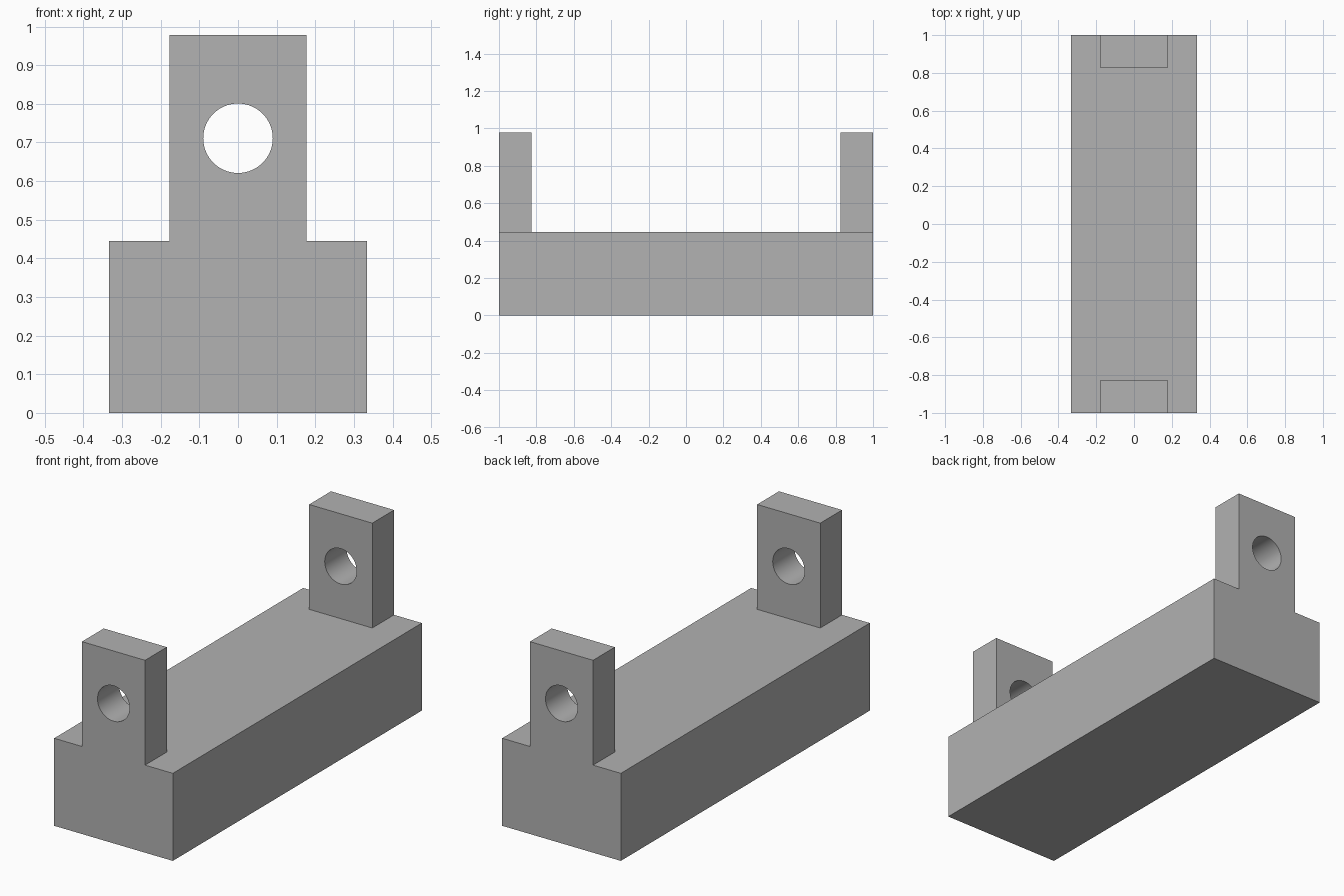
import bpy
import math

if "Cube" in bpy.data.objects:
    bpy.data.objects.remove(bpy.data.objects["Cube"], do_unlink=True)

WIDTH, LENGTH, BASE_TOP = 0.667, 2.0, 0.445
LUG_WIDTH, LUG_DEPTH, LUG_TOP = 0.355, 0.175, 0.978
HOLE_RADIUS, HOLE_Z = 0.09, 0.711

grey = bpy.data.materials.new("plain grey")
grey.use_nodes = True
colour = (0.445, 0.445, 0.445, 1)
grey.diffuse_color = colour
grey.node_tree.nodes["Principled BSDF"].inputs["Base Color"].default_value = colour


def box(name, width, depth, bottom, top, y=0):
    bpy.ops.mesh.primitive_cube_add(size=1, location=(0, y, (bottom + top) / 2))
    ob = bpy.context.object
    ob.name = name
    ob.scale = (width, depth, top - bottom)
    bpy.ops.object.transform_apply(location=True, rotation=False, scale=True)
    ob.data.materials.append(grey)
    return ob


def combine(target, tool, operation):
    """Apply a boolean to the target and discard the tool."""
    mod = target.modifiers.new(operation.lower(), "BOOLEAN")
    mod.operation = operation
    mod.solver = "EXACT"
    mod.object = tool
    bpy.ops.object.select_all(action="DESELECT")
    target.select_set(True)
    bpy.context.view_layer.objects.active = target
    bpy.ops.object.modifier_apply(modifier=mod.name)
    bpy.data.objects.remove(tool, do_unlink=True)


# Long block with an upright lug flush with each end
bracket = box("bracket_body", WIDTH, LENGTH, 0, BASE_TOP)
for side in (-1, 1):
    lug = box("end_lug", LUG_WIDTH, LUG_DEPTH, BASE_TOP / 2, LUG_TOP,
              side * (LENGTH - LUG_DEPTH) / 2)
    combine(bracket, lug, "UNION")

# Round pin hole through both lugs
bpy.ops.mesh.primitive_cylinder_add(vertices=64, radius=HOLE_RADIUS, depth=LENGTH * 1.2,
                                    location=(0, 0, HOLE_Z),
                                    rotation=(math.pi / 2, 0, 0))
cutter = bpy.context.object
cutter.name = "hole_cutter"
cutter.hide_render = True
cutter.data.materials.append(grey)
combine(bracket, cutter, "DIFFERENCE")

# Smooth hole walls, crisp block edges
bpy.ops.object.shade_smooth_by_angle(angle=math.radians(30))
